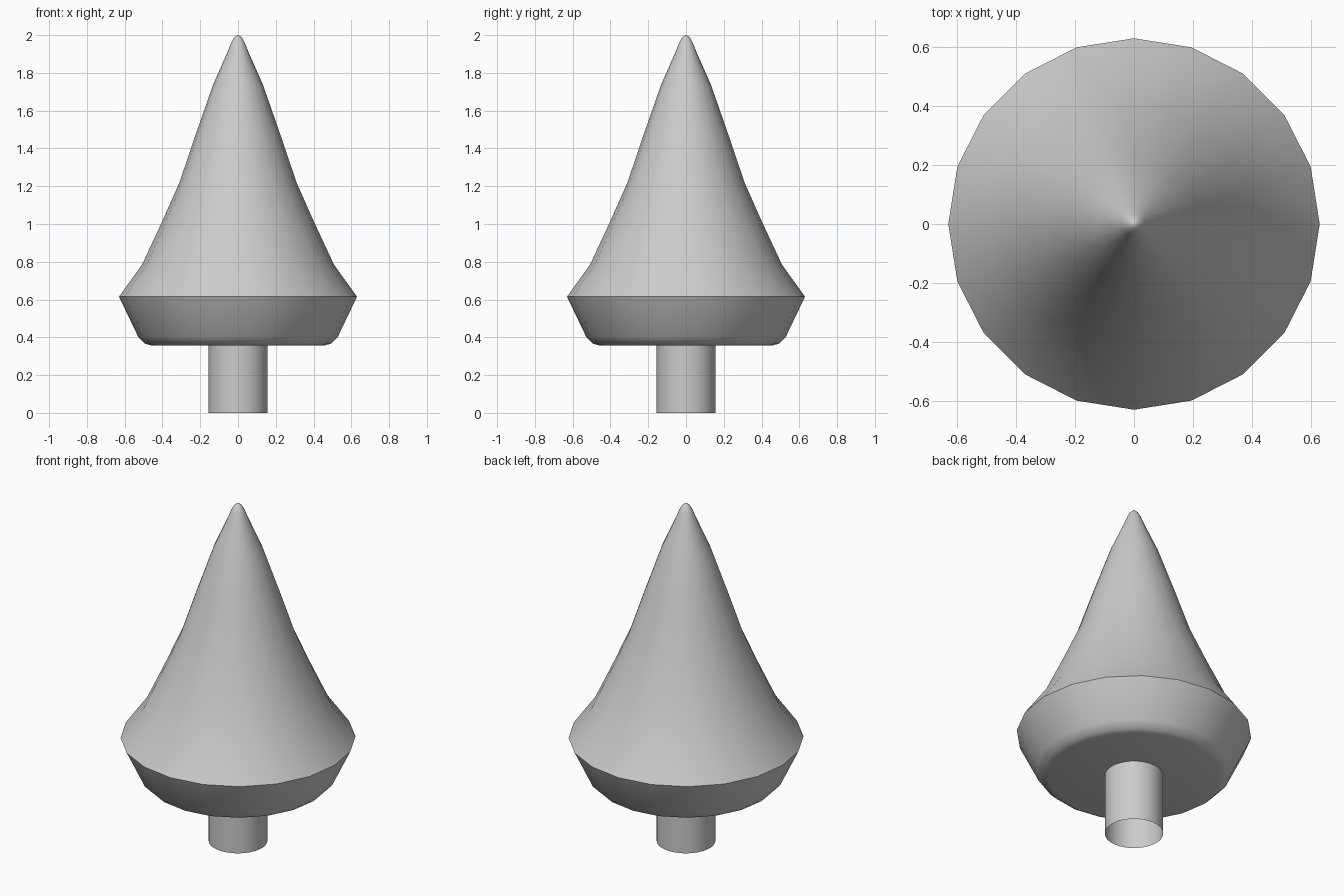
import bpy, bmesh
from math import radians, cos, sin, pi

if "Cube" in bpy.data.objects:
    bpy.data.objects.remove(bpy.data.objects["Cube"])


def lathe(name, profile, sides, smooth_angle=40):
    """Revolve (radius, z) points around z; a zero radius makes a pole."""
    bm = bmesh.new()
    rings = []
    for r, z in profile:
        if r == 0:
            rings.append([bm.verts.new((0, 0, z))] * sides)
        else:
            rings.append([bm.verts.new((r * cos(2 * pi * i / sides),
                                        r * sin(2 * pi * i / sides), z))
                          for i in range(sides)])
    for low, high in zip(rings, rings[1:]):
        for i in range(sides):
            j = (i + 1) % sides
            corners = [low[i], low[j], high[j], high[i]]
            bm.faces.new(list(dict.fromkeys(corners)))
    mesh = bpy.data.meshes.new(name)
    bm.to_mesh(mesh)
    bm.free()
    obj = bpy.data.objects.new(name, mesh)
    bpy.context.collection.objects.link(obj)
    bpy.ops.object.select_all(action='DESELECT')
    obj.select_set(True)
    bpy.context.view_layer.objects.active = obj
    bpy.ops.object.shade_smooth_by_angle(angle=radians(smooth_angle))
    return obj


# Foliage: flat underside, rounded lower edge, sharp rim, flared cone, round tip
lathe("foliage", [
    (0, 0.358), (0.462, 0.358), (0.493, 0.367), (0.528, 0.402),
    (0.63, 0.615), (0.508, 0.785), (0.403, 1.01), (0.31, 1.22),
    (0.222, 1.48), (0.131, 1.74), (0.06, 1.90), (0.038, 1.955),
    (0.024, 1.982), (0.01, 1.996), (0, 2.0),
], 20)

# Trunk: tube open at the bottom
lathe("trunk", [(0.157, 0), (0.157, 0.358)], 32)
